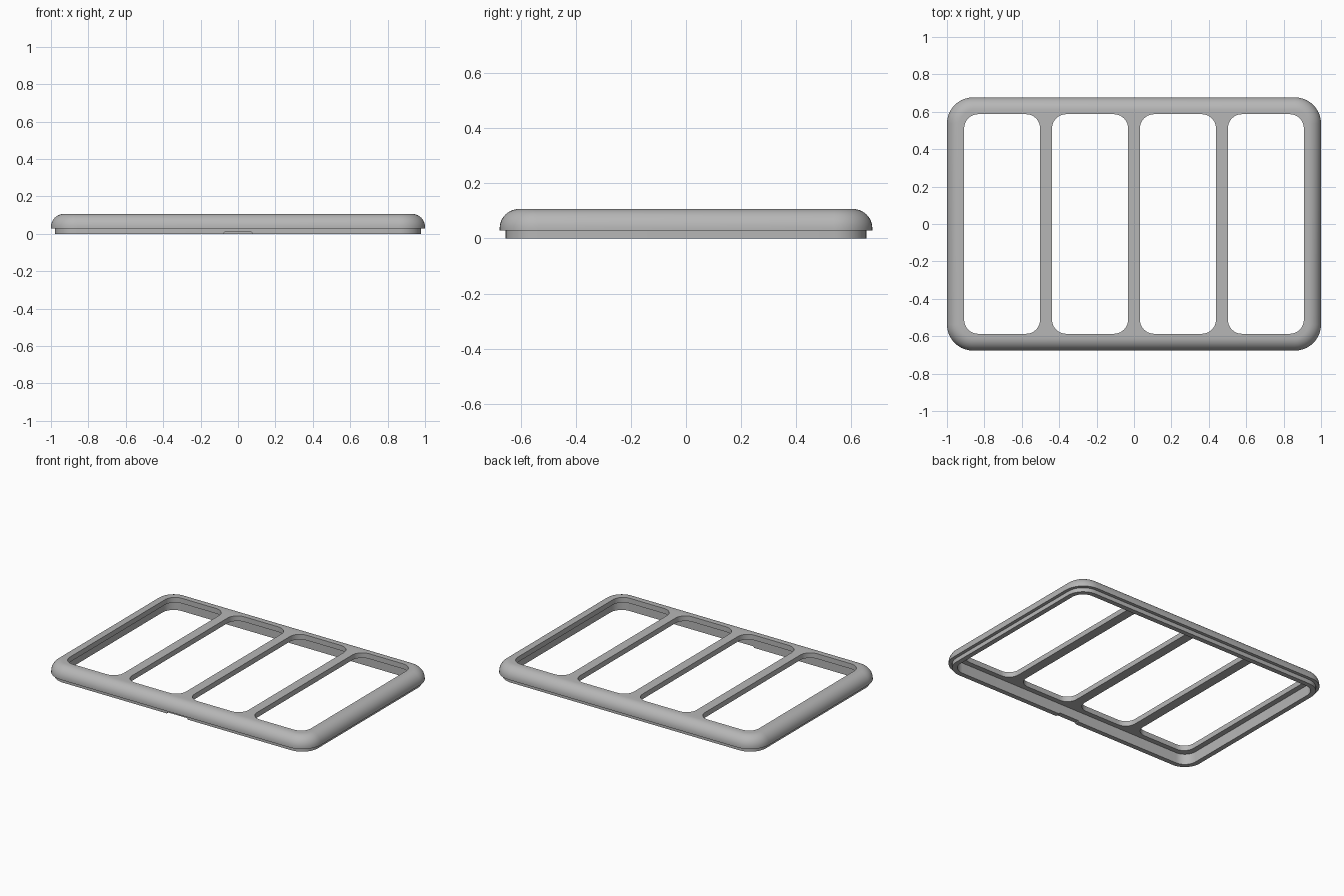
import bpy, bmesh
from math import sin, cos, pi, radians

cube = bpy.data.objects.get("Cube")
if cube:
    bpy.data.objects.remove(cube)

HX, HY, TOP = 1.0, 0.677, 0.107
STEP_Z, PLATE_Z = 0.028, 0.072
ROUND = 0.07

grey = bpy.data.materials.new("light grey plastic")
grey.use_nodes = True
grey.diffuse_color = (0.47, 0.47, 0.47, 1)
grey.node_tree.nodes["Principled BSDF"].inputs["Base Color"].default_value = grey.diffuse_color


def rounded_rect(hx, hy, r, steps=10):
    """Corner-rounded rectangle outline, counter-clockwise."""
    pts = []
    for k, (sx, sy) in enumerate([(1, 1), (-1, 1), (-1, -1), (1, -1)]):
        for i in range(steps + 1):
            a = (k + i / steps) * pi / 2
            pts.append((sx * (hx - r) + r * cos(a), sy * (hy - r) + r * sin(a)))
    return pts


def loft(name, hx, hy, r, profile, cx=0):
    """Closed solid from (inset, height) pairs swept round a rounded rectangle."""
    bm = bmesh.new()
    rings = [[bm.verts.new((x + cx, y, z)) for x, y in rounded_rect(hx - d, hy - d, r - d)]
             for d, z in profile]
    for a, b in zip(rings, rings[1:]):
        n = len(a)
        for i in range(n):
            j = (i + 1) % n
            bm.faces.new((a[i], a[j], b[j], b[i]))
    bm.faces.new(rings[0])
    bm.faces.new(rings[-1])
    bmesh.ops.recalc_face_normals(bm, faces=bm.faces)
    mesh = bpy.data.meshes.new(name)
    bm.to_mesh(mesh)
    bm.free()
    mesh.materials.append(grey)
    obj = bpy.data.objects.new(name, mesh)
    bpy.context.collection.objects.link(obj)
    return obj


# Rounded outer rim, stepped skirt and hollow underside
profile = [(ROUND * (1 - sin(a)), TOP - ROUND * (1 - cos(a)))
           for a in (i * pi / 20 for i in range(11))]
profile += [(0, STEP_Z), (0.022, STEP_Z), (0.022, 0), (0.055, 0), (0.055, PLATE_Z)]
frame = loft("window_frame", HX, HY, 0.14, profile)

# Four window openings, leaving three divider bars
cutters = [loft("window_cutter", 0.203, 0.587, 0.075, [(0, -0.1), (0, 0.3)], cx)
           for cx in (-0.705, -0.235, 0.235, 0.705)]

# Shallow finger notch under the front skirt
notch = loft("notch_cutter", 0.078, 0.05, 0.01, [(0, -0.05), (0, 0.004), (0.006, 0.009)])
notch.location.y = -0.65
cutters.append(notch)

bpy.context.view_layer.update()
bpy.context.view_layer.objects.active = frame
frame.select_set(True)
for cutter in cutters:
    mod = frame.modifiers.new("opening", 'BOOLEAN')
    mod.operation = 'DIFFERENCE'
    mod.solver = 'EXACT'
    mod.object = cutter
    bpy.ops.object.modifier_apply(modifier=mod.name)
for cutter in cutters:
    bpy.data.objects.remove(cutter)

bpy.ops.object.shade_smooth_by_angle(angle=radians(35))
